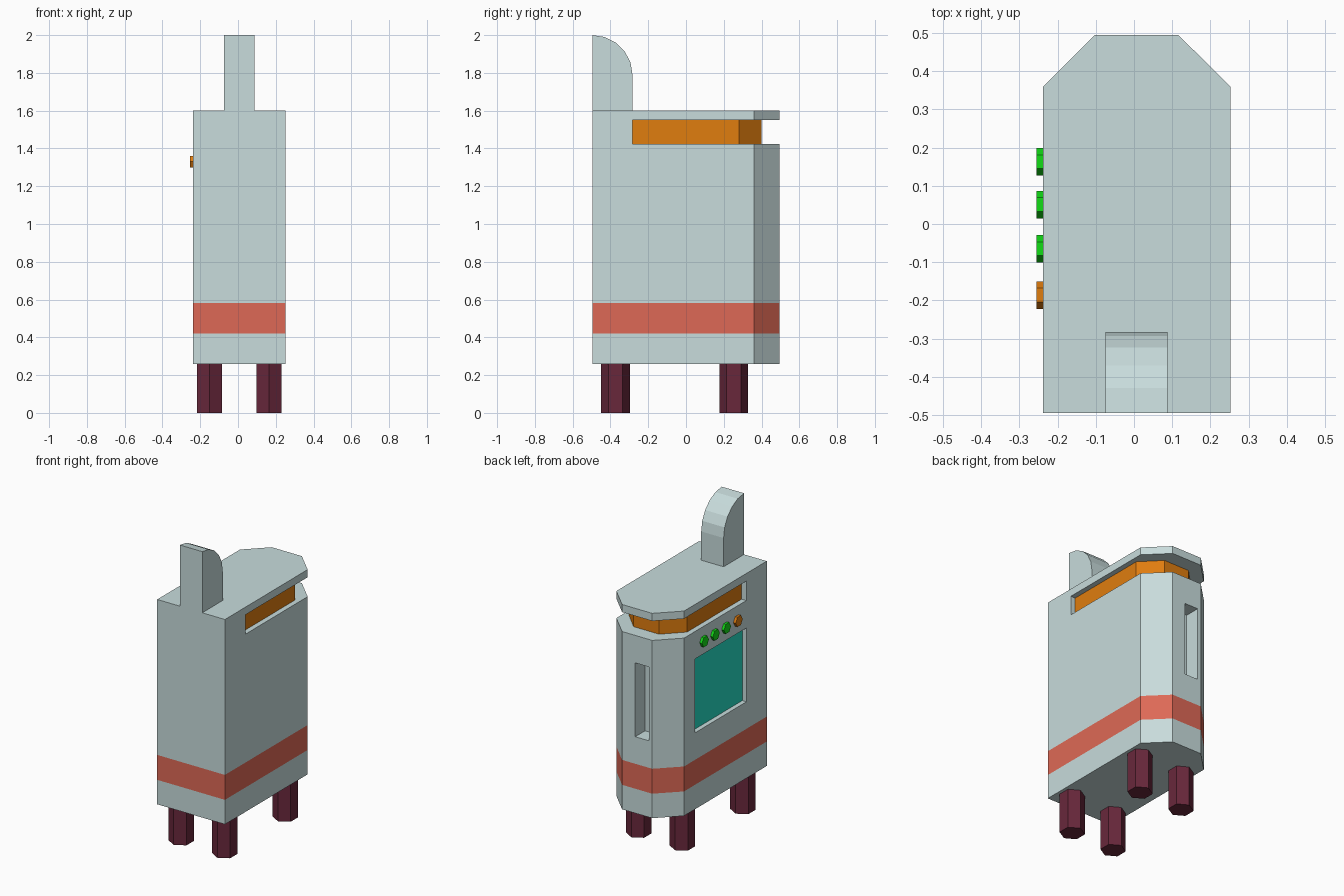
import bpy, bmesh, math
from mathutils import Vector

if "Cube" in bpy.data.objects:
    bpy.data.objects.remove(bpy.data.objects["Cube"])

CX = 0.007  # centre line of the body


def mat(name, r, g, b):
    def lin(c):
        c /= 255
        return c / 12.92 if c < 0.04045 else ((c + 0.055) / 1.055) ** 2.4
    m = bpy.data.materials.new(name)
    m.diffuse_color = (lin(r), lin(g), lin(b), 1)
    m.use_nodes = True
    m.node_tree.nodes["Principled BSDF"].inputs["Base Color"].default_value = m.diffuse_color
    return m


GREY = mat("pale_grey", 200, 220, 220)
RED = mat("coral_red", 222, 105, 86)
ORANGE = mat("orange", 224, 125, 15)
TEAL = mat("teal", 38, 221, 198)
GREEN = mat("green", 18, 220, 22)
PLUM = mat("dark_plum", 104, 39, 59)


def prism(name, pts, axis, lo, hi, *mats):
    """Extrude a closed profile along an axis (0 = x, 2 = z)."""
    bm = bmesh.new()
    place = (lambda a, b, t: (t, a, b)) if axis == 0 else (lambda a, b, t: (a, b, t))
    face = bm.faces.new([bm.verts.new(place(a, b, lo)) for a, b in pts])
    ext = bmesh.ops.extrude_face_region(bm, geom=[face])["geom"]
    step = Vector(place(0, 0, hi - lo))
    bmesh.ops.translate(bm, vec=step, verts=[v for v in ext if isinstance(v, bmesh.types.BMVert)])
    bmesh.ops.recalc_face_normals(bm, faces=bm.faces)
    me = bpy.data.meshes.new(name)
    bm.to_mesh(me)
    bm.free()
    ob = bpy.data.objects.new(name, me)
    bpy.context.collection.objects.link(ob)
    for m in mats:
        me.materials.append(m)
    return ob


def rect(x0, x1, y0, y1):
    return [(x0, y0), (x1, y0), (x1, y1), (x0, y1)]


def hexagon(cx, cy, r):
    return [(cx + r * math.cos(i * math.pi / 3), cy + r * math.sin(i * math.pi / 3)) for i in range(6)]


def cut(target, cutter):
    mod = target.modifiers.new("cut", 'BOOLEAN')
    mod.operation, mod.solver, mod.object = 'DIFFERENCE', 'EXACT', cutter
    bpy.context.view_layer.objects.active = target
    bpy.ops.object.modifier_apply(modifier=mod.name)
    bpy.data.objects.remove(cutter, do_unlink=True)


# Body with chamfered back corners
half = [(0.245, -0.495), (0.245, 0.36), (0.109, 0.495)]
outline = [(CX + x, y) for x, y in half] + [(CX - x, y) for x, y in reversed(half)]
body = prism("body", outline, 2, 0.26, 1.60, GREY, RED, ORANGE, TEAL)

# Groove wrapping the sides and back
inner = [(0.211, -0.283), (0.211, 0.28), (0.093, 0.40)]
ring = [(CX - 0.5, -0.283)] + [(CX - x, y) for x, y in inner]
ring += [(CX + x, y) for x, y in reversed(inner)]
ring += [(CX + 0.5, -0.283), (CX + 0.5, 0.8), (CX - 0.5, 0.8)]
cut(body, prism("groove_cutter", ring, 2, 1.423, 1.55))

# Left window recess and back slot
cut(body, prism("window_cutter", rect(-0.5, CX - 0.215, -0.285, 0.245), 2, 0.76, 1.243))
cut(body, prism("slot_cutter", rect(-0.078, 0.021, 0.393, 0.8), 2, 0.76, 1.243))

# Stripe, groove and window colours
bm = bmesh.new()
bm.from_mesh(body.data)
for z in (0.42, 0.583):
    bmesh.ops.bisect_plane(bm, geom=bm.verts[:] + bm.edges[:] + bm.faces[:],
                           plane_co=(0, 0, z), plane_no=(0, 0, 1))
bm.normal_update()
for f in bm.faces:
    c, n = f.calc_center_median(), f.normal
    f.material_index = 0
    if abs(n.z) < 0.5:
        if 0.42 < c.z < 0.583:
            f.material_index = 1
        elif 1.43 < c.z < 1.54 and abs(c.x - CX) < 0.22:
            f.material_index = 2
        elif n.x < -0.9 and abs(c.x - CX + 0.215) < 0.004 and 0.8 < c.z < 1.2:
            f.material_index = 3
bm.to_mesh(body.data)
bm.free()

# Chimney with a quarter-round top
R = 0.212
arc = [(-0.495 + R * math.sin(math.radians(a)), 2 - R + R * math.cos(math.radians(a)))
       for a in range(0, 91, 18)]
prism("chimney", [(-0.495, 1.60)] + arc + [(-0.495 + R, 1.60)], 0, CX - 0.081, CX + 0.081, GREY)

# Hexagonal legs
for side in (-1, 1):
    for end, y in (("front", -0.373), ("back", 0.253)):
        name = f"{end}_leg_{'left' if side < 0 else 'right'}"
        pts = [(CX + side * 0.158 + b, y + a) for a, b in hexagon(0, 0, 0.076)]
        prism(name, pts, 2, 0, 0.26, PLUM)

# Row of control knobs
for i, y in enumerate((0.163, 0.051, -0.065, -0.186)):
    prism(f"knob_{i + 1}", hexagon(y, 1.33, 0.036), 0, -0.255, CX - 0.245, ORANGE if i == 3 else GREEN)
